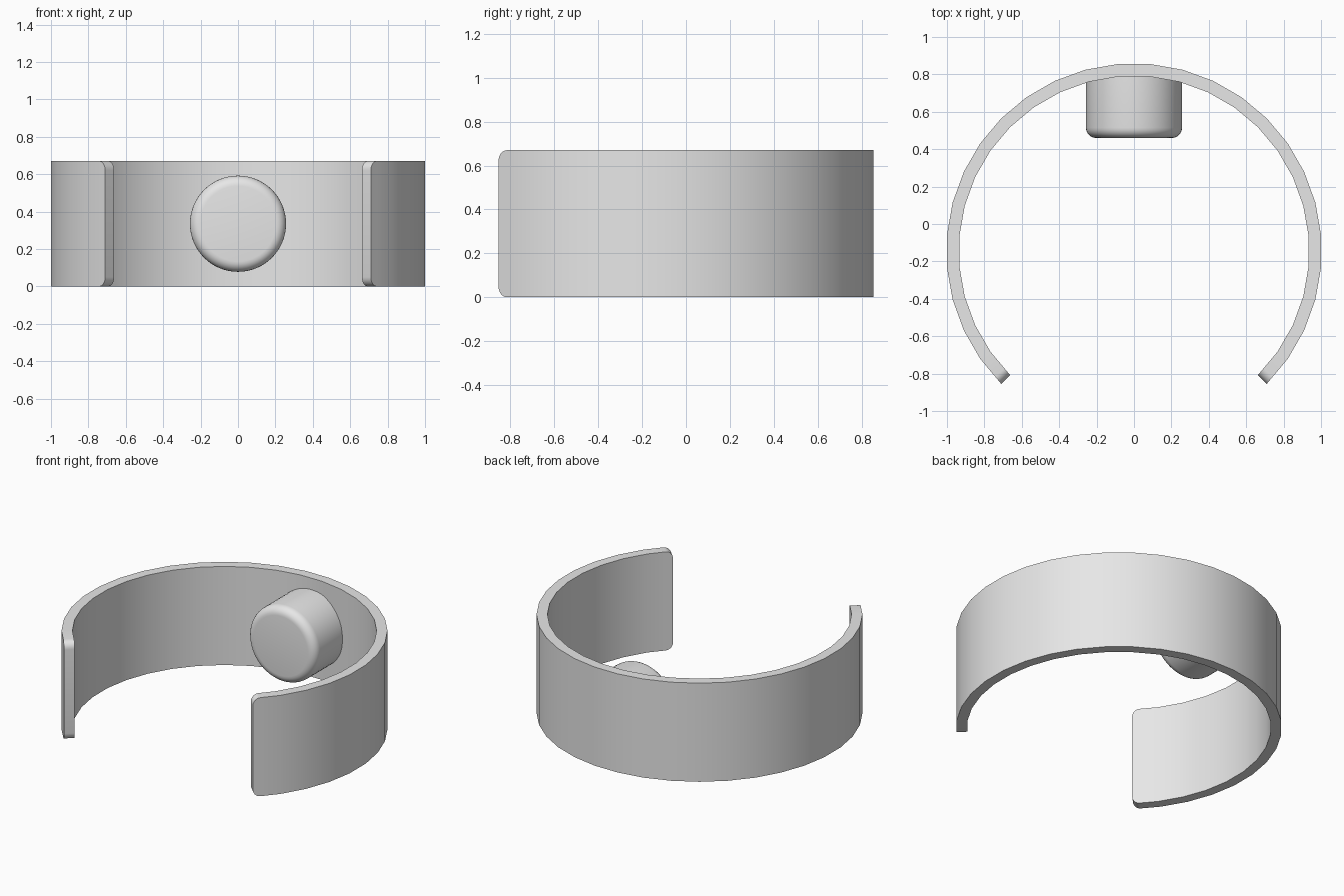
import bpy, bmesh, math
from mathutils import Vector

if "Cube" in bpy.data.objects:
    bpy.data.objects.remove(bpy.data.objects["Cube"])

CY = -0.145            # centre of the band circle
H = 0.67               # band height
R_OUT, R_IN = 1.0 / math.cos(math.radians(5)), 0.937
SEG = 27               # 10 degree segments over 270 degrees
CORNER = 0.05          # rounding of the band's free corners

grey = bpy.data.materials.new("grey")
grey.diffuse_color = (0.8, 0.8, 0.8, 1)
grey.use_nodes = True
grey.node_tree.nodes["Principled BSDF"].inputs["Base Color"].default_value = grey.diffuse_color


def finish(bm, name):
    bmesh.ops.recalc_face_normals(bm, faces=bm.faces)
    mesh = bpy.data.meshes.new(name)
    bm.to_mesh(mesh)
    bm.free()
    mesh.materials.append(grey)
    ob = bpy.data.objects.new(name, mesh)
    bpy.context.collection.objects.link(ob)
    bpy.ops.object.select_all(action='DESELECT')
    ob.select_set(True)
    bpy.context.view_layer.objects.active = ob
    bpy.ops.object.shade_smooth_by_angle(angle=math.radians(30))
    return ob


def band_point(t, r):
    """Point on the faceted arc, t counted in segments."""
    i = min(int(t), SEG - 1)
    a, b = (math.radians(-45 + 10 * k) for k in (i, i + 1))
    pa = Vector((r * math.cos(a), CY + r * math.sin(a), 0))
    pb = Vector((r * math.cos(b), CY + r * math.sin(b), 0))
    return pa.lerp(pb, t - i)


# Open band: columns along the arc, extra ones for the rounded end corners
seg_len = 2 * R_OUT * math.sin(math.radians(5))
N = 6
ends = []
for k in range(N + 1):
    a = math.pi / 2 * k / N
    ends.append((CORNER * (1 - math.cos(a)) / seg_len, CORNER * (1 - math.sin(a))))
cols = ends + [(i, 0) for i in range(1, SEG)] + [(SEG - t, inset) for t, inset in reversed(ends)]

bm = bmesh.new()
rings = []
for t, inset in cols:
    ring = []
    for r, z in ((R_OUT, inset), (R_OUT, H - inset), (R_IN, H - inset), (R_IN, inset)):
        p = band_point(t, r)
        ring.append(bm.verts.new((p.x, p.y, z)))
    rings.append(ring)
for a, b in zip(rings, rings[1:]):
    for j in range(4):
        k = (j + 1) % 4
        bm.faces.new((a[j], a[k], b[k], b[j]))
bm.faces.new(rings[0])
bm.faces.new(rings[-1])
finish(bm, "open_band")

# Round knob on the inside of the band, lathed around the y axis
KR, KZ, FRONT, BACK, FIL, SIDES = 0.257, 0.335, 0.46, 0.81, 0.055, 64
profile = [(KR, BACK)]
for k in range(N + 1):
    a = math.pi / 2 * k / N
    profile.append((KR - FIL + FIL * math.cos(a), FRONT + FIL - FIL * math.sin(a)))
bm = bmesh.new()
loops = [[bm.verts.new((r * math.cos(2 * math.pi * s / SIDES), y,
                        KZ + r * math.sin(2 * math.pi * s / SIDES)))
          for s in range(SIDES)] for r, y in profile]
for a, b in zip(loops, loops[1:]):
    for s in range(SIDES):
        n = (s + 1) % SIDES
        bm.faces.new((a[s], a[n], b[n], b[s]))
bm.faces.new(loops[0])
bm.faces.new(loops[-1])
finish(bm, "round_knob")
